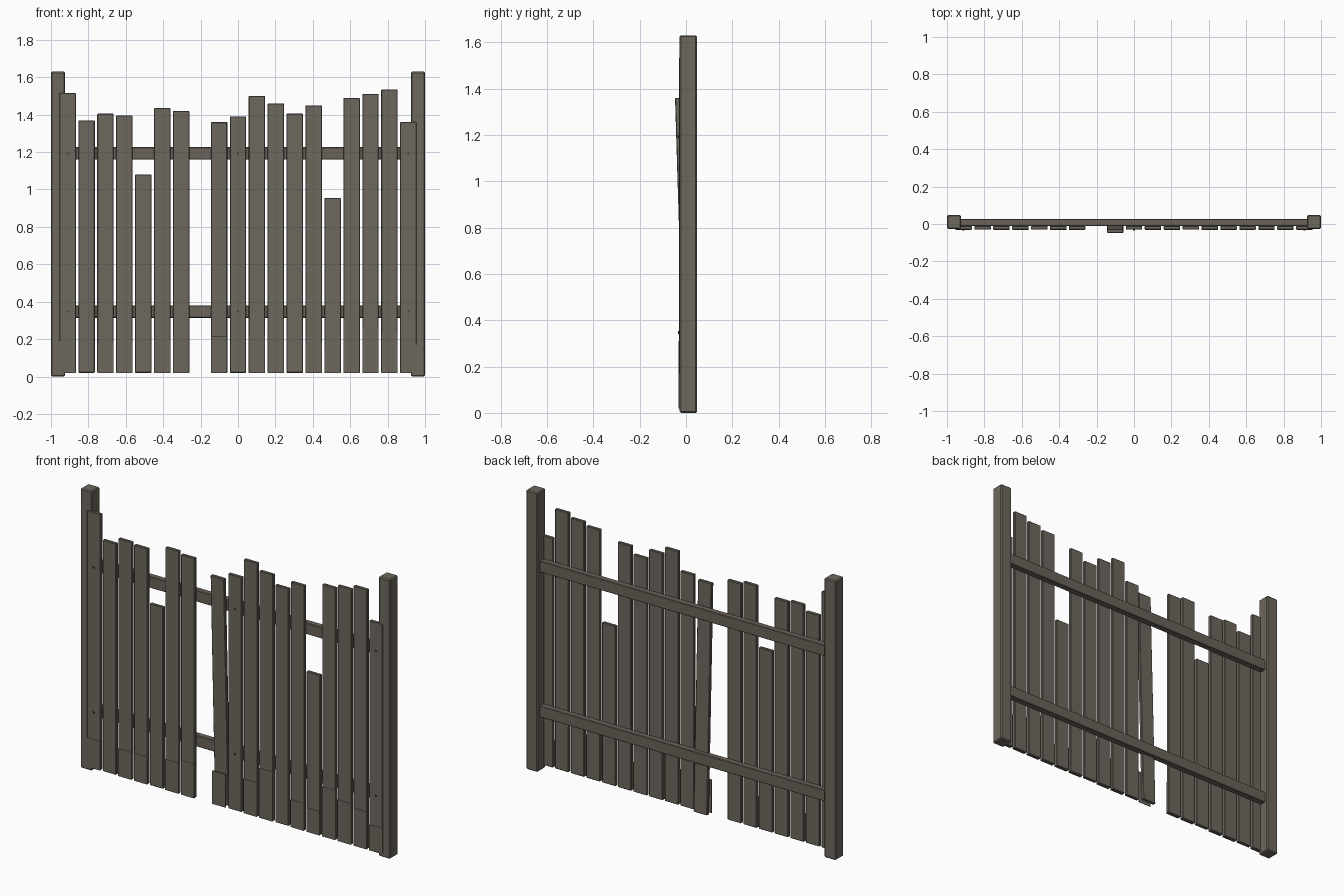
import bpy, math
from mathutils import Matrix

if "Cube" in bpy.data.objects:
    bpy.data.objects.remove(bpy.data.objects["Cube"])


def mat(name, col):
    m = bpy.data.materials.new(name)
    m.diffuse_color = (*col, 1)
    m.use_nodes = True
    m.node_tree.nodes["Principled BSDF"].inputs["Base Color"].default_value = m.diffuse_color
    return m


wood = mat("weathered wood", (0.155, 0.138, 0.112))
rail_wood = mat("rail wood", (0.150, 0.125, 0.105))
damp = mat("damp wood", (0.150, 0.136, 0.108))
iron = mat("rusty iron", (0.06, 0.045, 0.035))


def box(name, lo, hi, m, bevel=0.0):
    c = [(a + b) / 2 for a, b in zip(lo, hi)]
    bpy.ops.mesh.primitive_cube_add(size=1, location=c)
    o = bpy.context.object
    o.name = name
    o.data.transform(Matrix.Diagonal([b - a for a, b in zip(lo, hi)] + [1]))
    o.data.materials.append(m)
    if bevel:
        b = o.modifiers.new("bevel", 'BEVEL')
        b.width, b.segments = bevel, 1
    return o


# corner posts
for s, n in ((-1, "left"), (1, "right")):
    x = s * 0.9625
    box(n + "_post", (x - 0.0375, -0.027, 0), (x + 0.0375, 0.048, 1.63), wood, 0.006)

# horizontal rails
for z, n in ((0.347, "lower"), (1.193, "upper")):
    box(n + "_rail", (-0.94, -0.010, z - 0.033), (0.94, 0.026, z + 0.033), rail_wood, 0.003)

# pickets: top heights, and heights of the damp foot patch (0 = none)
tops = [1.515, 1.37, 1.405, 1.395, 1.08, 1.435, 1.42, 0, 1.36, 1.39,
        1.50, 1.46, 1.405, 1.45, 0.955, 1.49, 1.51, 1.535, 1.36]
feet = [0.19, 0, 0.18, 0.18, 0, 0.2, 0.22, 0, 0.215, 0,
        0.22, 0.31, 0, 0.18, 0.16, 0.31, 0.26, 0.24, 0.17]
FRONT, BACK, W = -0.030, -0.010, 0.044
for i, (top, foot) in enumerate(zip(tops, feet)):
    if not top:
        continue                      # missing picket
    x = -0.911 + i * 0.10122
    p = box("picket", (x - W, FRONT, 0.02), (x + W, BACK, top), wood, 0.003)
    if i == 8:                        # loose picket leaning outwards
        p.name = "loose_picket"
        p.rotation_euler.x = 0.0305
        p.location.y += 0.003
    if foot:
        box("damp_foot", (x - W + 0.001, FRONT - 0.002, 0.02),
            (x + W - 0.001, FRONT + 0.001, foot), damp)

# nails
for x in (-0.911, 0, 0.911):
    for z in (0.347, 1.193):
        bpy.ops.mesh.primitive_cylinder_add(vertices=8, radius=0.006, depth=0.006,
                                            location=(x, FRONT - 0.001, z),
                                            rotation=(math.pi / 2, 0, 0))
        bpy.context.object.name = "nail"
        bpy.context.object.data.materials.append(iron)
